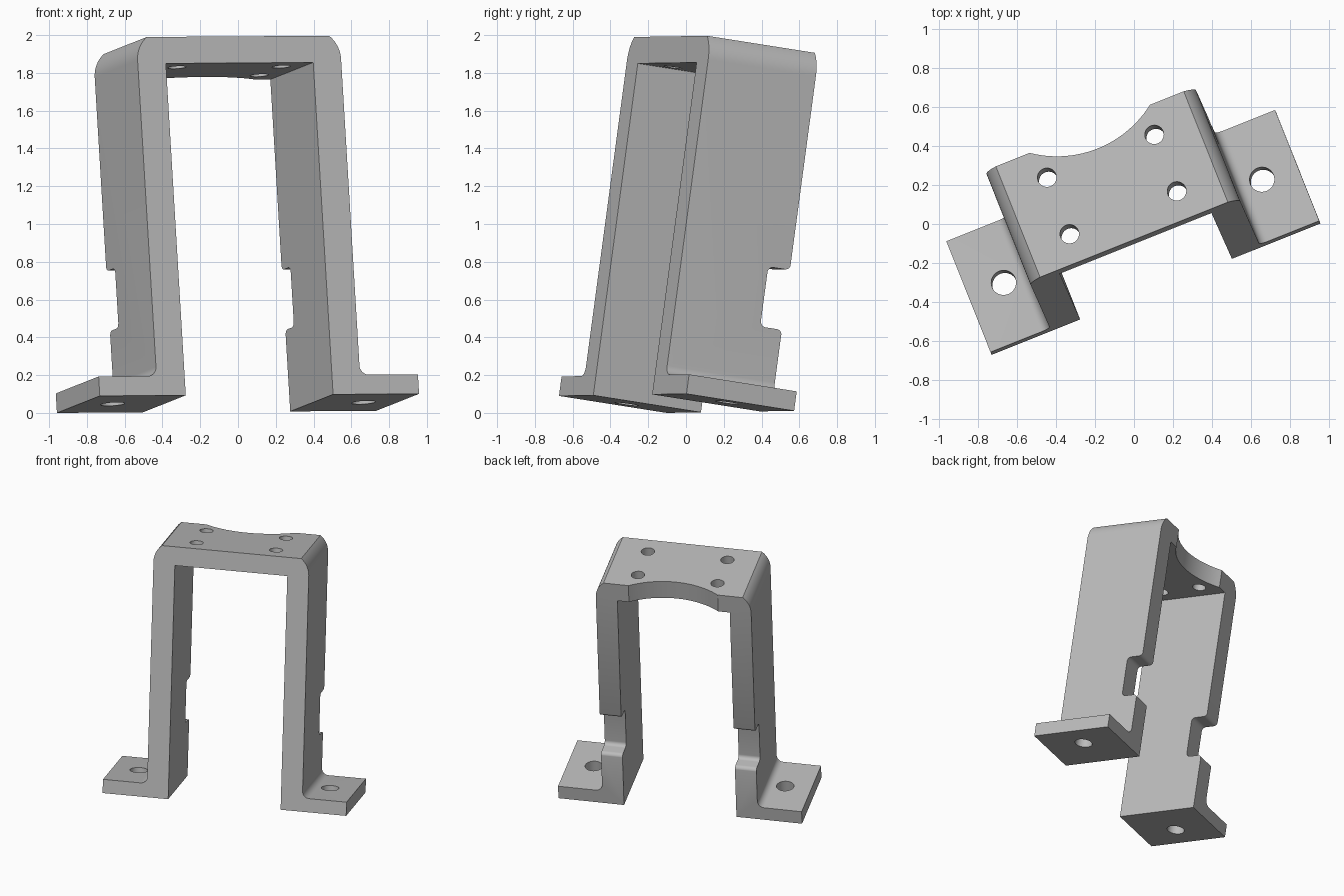
import bpy, bmesh, math
from mathutils import Matrix, Vector

cube = bpy.data.objects.get("Cube")
if cube:
    bpy.data.objects.remove(cube)

# Main dimensions
WIDTH, DEPTH, HEIGHT = 1.82, 0.62, 1.918
INNER, OUTER = 0.42, 0.58            # half-widths of the opening and the legs
FOOT, TOP = 0.104, 0.142             # plate thicknesses
BACK = DEPTH / 2


def rounded(corners, steps=8):
    """Outline from (a, b, radius) corners, each filleted by its radius."""
    out = []
    for i, (a, b, r) in enumerate(corners):
        p = Vector((a, b))
        if r == 0:
            out.append(p)
            continue
        d1 = (Vector(corners[i - 1][:2]) - p).normalized()
        d2 = (Vector(corners[(i + 1) % len(corners)][:2]) - p).normalized()
        centre = p + (d1 + d2) * r   # right-angled corners only
        for k in range(steps + 1):
            t = k / steps * math.pi / 2
            out.append(centre - d2 * r * math.cos(t) - d1 * r * math.sin(t))
    return out


def prism(bm, points, offset):
    """Extrude a closed loop of 3D points along an offset."""
    face = bm.faces.new([bm.verts.new(p) for p in points])
    new = bmesh.ops.extrude_face_region(bm, geom=[face])["geom"]
    verts = [v for v in new if isinstance(v, bmesh.types.BMVert)]
    bmesh.ops.translate(bm, vec=offset, verts=verts)


def cylinder(bm, x, y, z, radius, height, sides):
    bmesh.ops.create_cone(bm, cap_ends=True, segments=sides, radius1=radius,
                          radius2=radius, depth=height,
                          matrix=Matrix.Translation((x, y, z)))


def make_object(name, bm):
    bmesh.ops.recalc_face_normals(bm, faces=bm.faces)
    mesh = bpy.data.meshes.new(name)
    bm.to_mesh(mesh)
    bm.free()
    obj = bpy.data.objects.new(name, mesh)
    bpy.context.collection.objects.link(obj)
    return obj


# Bracket outline: right half, then mirrored
half = rounded([(INNER, HEIGHT - TOP, 0), (INNER, 0, 0), (WIDTH / 2, 0, 0),
                (WIDTH / 2, FOOT, 0), (OUTER, FOOT, 0.05),
                (OUTER, HEIGHT - 0.125, 0)])
bend = OUTER - INNER
end_angle = math.asin(0.125 / bend)
for k in range(1, 11):
    t = end_angle * k / 10
    half.append(Vector((INNER + bend * math.cos(t),
                        HEIGHT - 0.125 + bend * math.sin(t))))
outline = half + [Vector((-p.x, p.y)) for p in reversed(half)]
bm = bmesh.new()
prism(bm, [(p.x, -BACK, p.y) for p in outline], (0, DEPTH, 0))
bracket = make_object("mounting_bracket", bm)

# Cutters: leg notches, curved rear recess, screw holes
bm = bmesh.new()
edge, floor, low, high = BACK + 0.001, BACK - 0.125, 0.435, 0.755
notch = rounded([(0.4, 0.3, 0), (edge, 0.3, 0), (edge, low, 0.03),
                 (floor, low, 0.03), (floor, high, 0.03), (edge, high, 0.03),
                 (edge, 0.9, 0), (0.4, 0.9, 0)])
for side in (-1, 1):
    prism(bm, [(side * 0.5 - 0.15, p.x, p.y) for p in notch], (0.3, 0, 0))
    cylinder(bm, side * 0.715, 0, 0.05, 0.064, 0.4, 40)
    for y in (-0.158, 0.158):
        cylinder(bm, side * 0.297, y, HEIGHT - 0.07, 0.049, 0.4, 32)
cylinder(bm, 0, BACK - 0.11 + 0.56, HEIGHT - 0.07, 0.56, 0.4, 128)
cutter = make_object("bracket_cutter", bm)
cutter.hide_render = True

mod = bracket.modifiers.new("cuts", "BOOLEAN")
mod.operation = "DIFFERENCE"
mod.solver = "EXACT"
mod.object = cutter
bpy.context.view_layer.objects.active = bracket
bracket.select_set(True)
bpy.ops.object.modifier_apply(modifier=mod.name)
bpy.data.objects.remove(cutter)

# Tilted stance
across = Vector((0.929, 0.371, 0.006)).normalized()
back = Vector((-0.363, 0.92, -0.145))
up = across.cross(back).normalized()
back = up.cross(across)
stance = Matrix((across, back, up)).transposed().to_4x4()
bracket.data.transform(Matrix.Translation((0, -0.05, 0)) @ stance)
lowest = min(v.co.z for v in bracket.data.vertices)
bracket.data.transform(Matrix.Translation((0, 0, -lowest)))

# Plain grey metal
grey = bpy.data.materials.new("grey_metal")
grey.use_nodes = True
colour = (0.5, 0.5, 0.5, 1)
grey.diffuse_color = colour
grey.node_tree.nodes["Principled BSDF"].inputs["Base Color"].default_value = colour
bracket.data.materials.clear()
bracket.data.materials.append(grey)
for poly in bracket.data.polygons:
    poly.material_index = 0
bpy.ops.object.select_all(action="DESELECT")
bracket.select_set(True)
bpy.ops.object.shade_smooth_by_angle(angle=math.radians(30))
